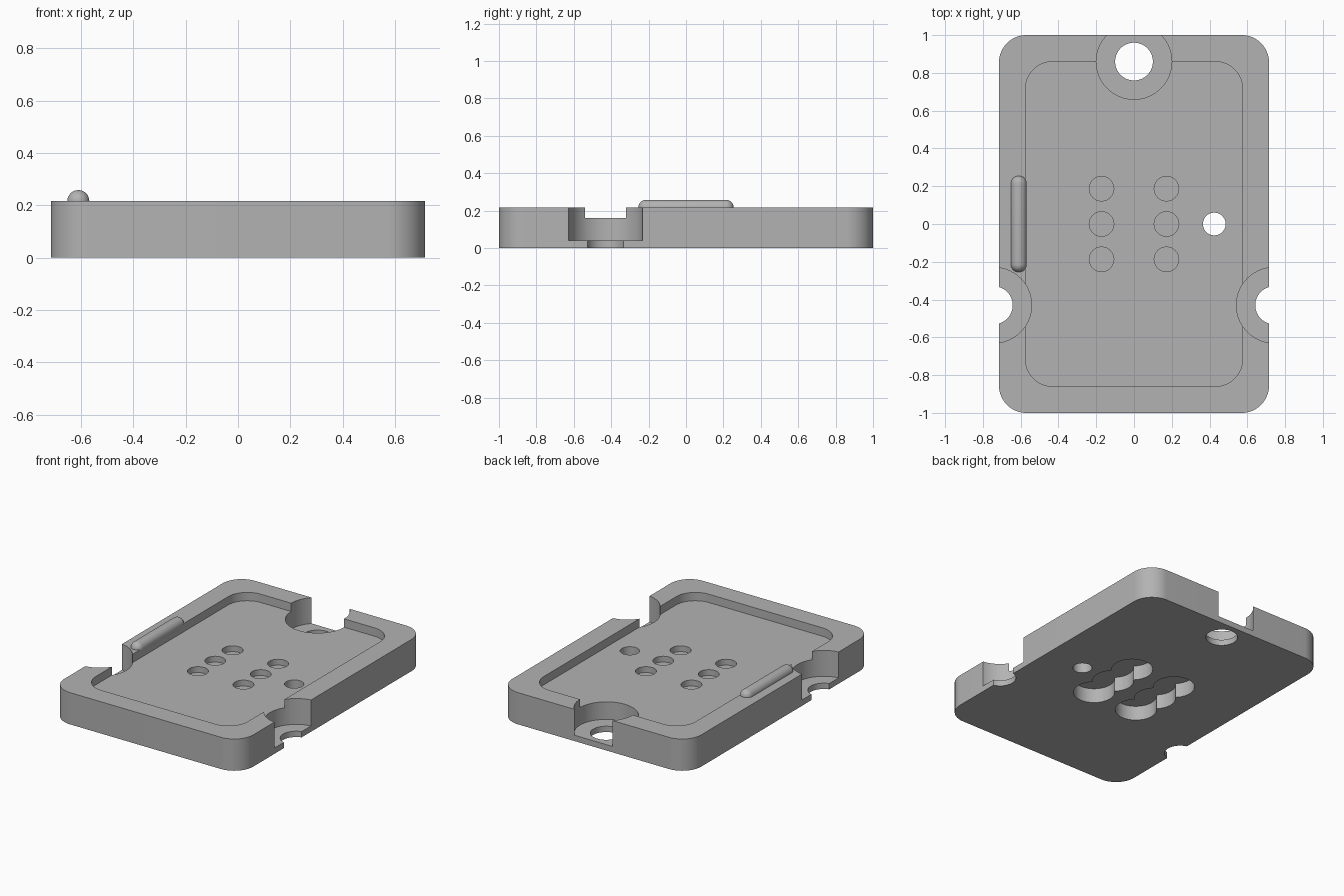
import bpy
import bmesh
import math
from mathutils import Matrix

cube = bpy.data.objects.get("Cube")
if cube:
    bpy.data.objects.remove(cube, do_unlink=True)

TOP, FLOOR, LEDGE = 0.217, 0.16, 0.04

grey = bpy.data.materials.new("plain_grey")
grey.use_nodes = True
grey.diffuse_color = (0.45, 0.45, 0.45, 1)
grey.node_tree.nodes["Principled BSDF"].inputs["Base Color"].default_value = (0.45, 0.45, 0.45, 1)


def make_object(name, bm):
    bmesh.ops.recalc_face_normals(bm, faces=bm.faces)
    mesh = bpy.data.meshes.new(name)
    bm.to_mesh(mesh)
    bm.free()
    mesh.materials.append(grey)
    obj = bpy.data.objects.new(name, mesh)
    bpy.context.collection.objects.link(obj)
    return obj


def rounded_slab(name, hx, hy, r, z0, z1, steps=16):
    """Rounded rectangle extruded from z0 to z1."""
    bm = bmesh.new()
    ring = []
    for q, (sx, sy) in enumerate([(1, 1), (-1, 1), (-1, -1), (1, -1)]):
        for i in range(steps + 1):
            a = (q + i / steps) * math.pi / 2
            ring.append(bm.verts.new((sx * (hx - r) + r * math.cos(a),
                                      sy * (hy - r) + r * math.sin(a), z0)))
    face = bm.faces.new(ring)
    grown = bmesh.ops.extrude_face_region(bm, geom=[face])["geom"]
    bmesh.ops.translate(bm, vec=(0, 0, z1 - z0),
                        verts=[g for g in grown if isinstance(g, bmesh.types.BMVert)])
    return make_object(name, bm)


def cylinder(name, x, y, r, z0, z1):
    bm = bmesh.new()
    bmesh.ops.create_cone(bm, cap_ends=True, segments=64, radius1=r, radius2=r,
                          depth=z1 - z0, matrix=Matrix.Translation((x, y, (z0 + z1) / 2)))
    return make_object(name, bm)


def cut(target, cutter):
    cutter.hide_render = True
    mod = target.modifiers.new("cut", "BOOLEAN")
    mod.operation = "DIFFERENCE"
    mod.solver = "EXACT"
    mod.object = cutter
    bpy.context.view_layer.objects.active = target
    bpy.ops.object.modifier_apply(modifier=mod.name)
    bpy.data.objects.remove(cutter, do_unlink=True)


def smooth(obj):
    bpy.ops.object.select_all(action="DESELECT")
    obj.select_set(True)
    bpy.context.view_layer.objects.active = obj
    bpy.ops.object.shade_smooth_by_angle(angle=math.radians(30))


# Tray body with its shallow recess
tray = rounded_slab("tray_body", 0.715, 1.0, 0.145, 0, TOP)
cut(tray, rounded_slab("recess_cutter", 0.575, 0.86, 0.145, FLOOR, 0.4))

# Counterbored screw holes: one at the back, one half open on each side
for x, y in [(0, 0.86), (-0.742, -0.43), (0.742, -0.43)]:
    cut(tray, cylinder("counterbore_cutter", x, y, 0.2, LEDGE, 0.4))
    cut(tray, cylinder("screw_hole_cutter", x, y, 0.1, -0.1, 0.1))

# Small through hole
cut(tray, cylinder("pin_hole_cutter", 0.425, 0, 0.06, -0.1, 0.4))

# Six shallow holes above, wider overlapping pockets below
for x in (-0.172, 0.172):
    for y in (-0.187, 0, 0.187):
        cut(tray, cylinder("shallow_hole_cutter", x, y, 0.065, 0.12, 0.4))
        cut(tray, cylinder("pocket_cutter", x, y, 0.13, -0.1, 0.1))
smooth(tray)

# Round-ended ridge on the right rim
bm = bmesh.new()
bmesh.ops.create_uvsphere(bm, u_segments=32, v_segments=16, radius=0.042)
equator = [e for e in bm.edges if all(abs(v.co.z) < 1e-5 for v in e.verts)]
bmesh.ops.split_edges(bm, edges=equator)
bm.faces.ensure_lookup_table()
for f in bm.faces:
    f.tag = f.calc_center_median().z > 0
for v in bm.verts:
    v.co.z += 0.213 if v.link_faces[0].tag else -0.213
rims = [e for e in bm.edges if e.is_boundary]
bmesh.ops.bridge_loops(bm, edges=rims)
bmesh.ops.transform(bm, verts=bm.verts, matrix=Matrix.Translation((-0.61, 0, TOP - 0.001))
                    @ Matrix.Rotation(math.pi / 2, 4, "X"))
smooth(make_object("rim_ridge", bm))
